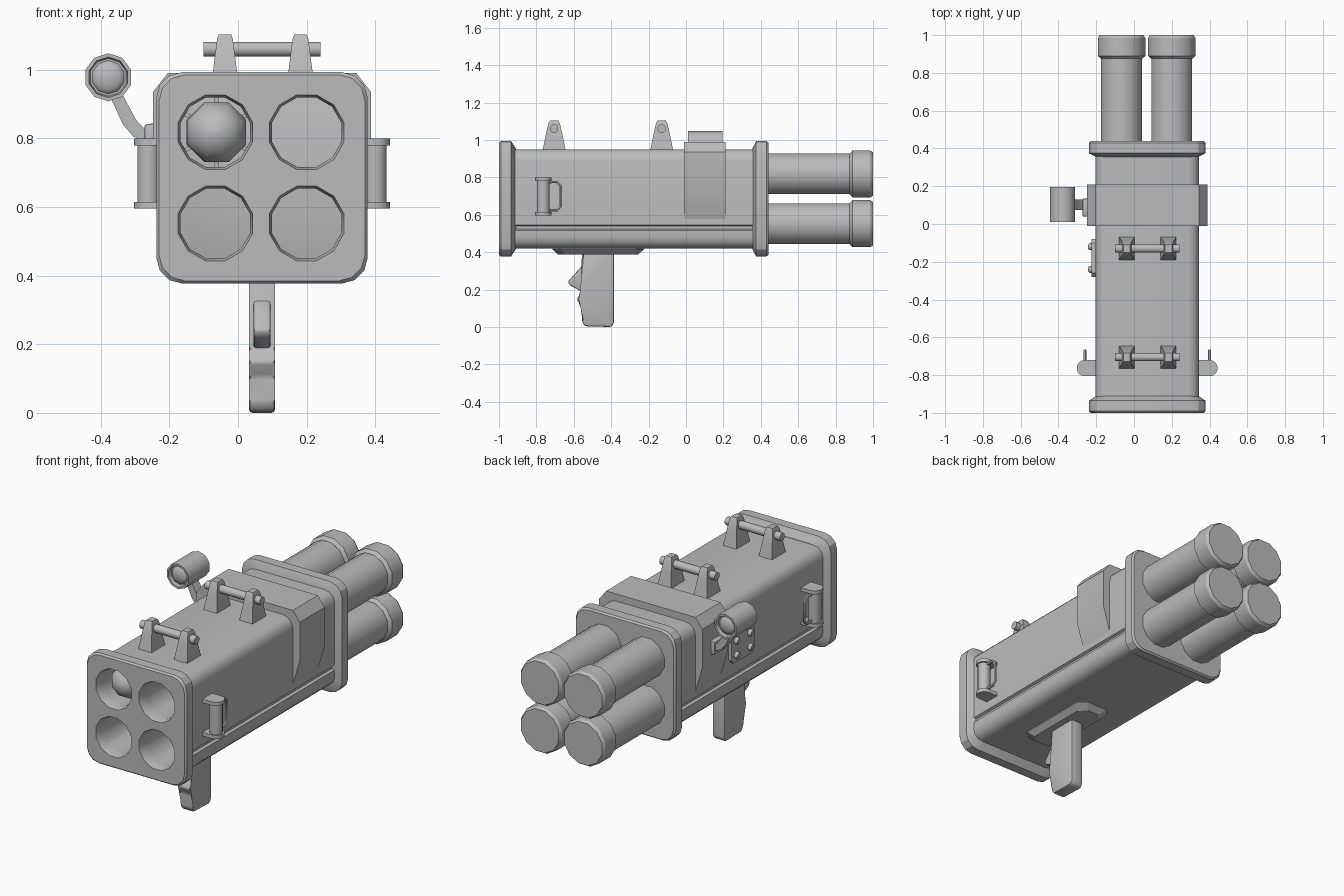
import bpy, bmesh, math
from mathutils import Vector

cube = bpy.data.objects.get("Cube")
if cube:
    bpy.data.objects.remove(cube, do_unlink=True)

grey = bpy.data.materials.new("plain grey")
grey.use_nodes = True
grey.diffuse_color = (0.5, 0.5, 0.5, 1)
for node in grey.node_tree.nodes:
    if node.type == 'BSDF_PRINCIPLED':
        node.inputs["Base Color"].default_value = (0.5, 0.5, 0.5, 1)

CX, CZ = 0.07, 0.685          # centre line of the launcher
TUBE = 0.133                  # tube offset from the centre line


def finish(ob, angle=35):
    ob.data.materials.append(grey)
    bpy.ops.object.select_all(action='DESELECT')
    ob.select_set(True)
    bpy.context.view_layer.objects.active = ob
    bpy.ops.object.shade_smooth_by_angle(angle=math.radians(angle))
    return ob


def loft(name, rings, angle=35, bevel=0):
    """Skin a list of equal rings and cap both ends."""
    bm = bmesh.new()
    loops = [[bm.verts.new(p) for p in ring] for ring in rings]
    n = len(loops[0])
    for a, b in zip(loops, loops[1:]):
        for i in range(n):
            j = (i + 1) % n
            bm.faces.new((a[i], a[j], b[j], b[i]))
    bm.faces.new(loops[0])
    bm.faces.new(loops[-1])
    if bevel:
        bmesh.ops.bevel(bm, geom=bm.edges[:], offset=bevel, segments=2,
                        profile=0.5, affect='EDGES', clamp_overlap=True)
    bmesh.ops.recalc_face_normals(bm, faces=bm.faces)
    mesh = bpy.data.meshes.new(name)
    bm.to_mesh(mesh)
    bm.free()
    ob = bpy.data.objects.new(name, mesh)
    bpy.context.collection.objects.link(ob)
    return finish(ob, angle)


def place(axis, u, v, t):
    return {'x': Vector((t, u, v)), 'y': Vector((u, t, v)), 'z': Vector((u, v, t))}[axis]


def prism(name, pts, axis, a, b, bevel=0, angle=35):
    return loft(name, [[place(axis, u, v, t) for u, v in pts] for t in (a, b)], angle, bevel)


def turned(name, axis, u, v, profile, sides=12, angle=35):
    """Lathe a (position, radius) profile around an axis through u, v."""
    rings = []
    for t, r in profile:
        turns = [2 * math.pi * (i + 0.5) / sides for i in range(sides)]
        rings.append([place(axis, u + r * math.cos(a), v + r * math.sin(a), t) for a in turns])
    return loft(name, rings, angle)


def rounded(hx, hz, r, groove=0):
    """Rounded box section with a lengthwise groove low on each side."""
    pts = []
    for k, (sx, sz) in enumerate(((1, 1), (-1, 1), (-1, -1), (1, -1))):
        for i in range(4):
            a = math.pi / 2 * (k + i / 3)
            pts.append((CX + sx * (hx - r) + r * math.cos(a), CZ + sz * (hz - r) + r * math.sin(a)))
        if groove and k in (1, 3):
            low = [(-0.14, 0), (-0.146, groove), (-0.162, groove), (-0.168, 0)]
            for z, d in (low if k == 1 else low[::-1]):
                pts.append((CX + sx * (hx - d), CZ + z))
    return pts


def section(y, size, r=0.075):
    return [Vector((x, y, z)) for x, z in rounded(size, size, r)]


# Main housing and end flanges
housing = prism("housing", rounded(0.275, 0.265, 0.06, 0.014), 'y', -0.95, 0.37)
front_flange = loft("front_flange", [section(y, s) for y, s in
                    ((-1, 0.3), (-0.99, 0.308), (-0.935, 0.308), (-0.91, 0.27))], 25)
loft("rear_flange", [section(y, s) for y, s in
     ((0.355, 0.27), (0.375, 0.308), (0.43, 0.308), (0.44, 0.3))], 25)

# Bores, rear tubes and end caps
for sx in (-1, 1):
    for sz in (-1, 1):
        x, z = CX - 0.003 + sx * TUBE, CZ + sz * TUBE
        cutter = turned("bore_cutter", 'y', x, z, ((-1.01, 0.115), (-0.97, 0.105), (0.5, 0.105)))
        for ob in (housing, front_flange):
            bpy.context.view_layer.objects.active = ob
            cut = ob.modifiers.new("bore", 'BOOLEAN')
            cut.operation, cut.object, cut.solver = 'DIFFERENCE', cutter, 'EXACT'
            bpy.ops.object.modifier_apply(modifier=cut.name)
        bpy.data.objects.remove(cutter, do_unlink=True)
        turned("rear_tube", 'y', x, z, ((0.42, 0.112), (0.9, 0.112)))
        turned("tube_cap", 'y', x, z, ((0.875, 0.113), (0.89, 0.13), (0.985, 0.13), (1, 0.12)), 12, 32)
for ob in (housing, front_flange):
    bpy.context.view_layer.objects.active = ob
    ob.select_set(True)
    bpy.ops.object.shade_smooth_by_angle(angle=math.radians(32))

# Loaded round in one bore
rx, rz = CX - TUBE, CZ + TUBE
nose = [(-0.86 - 0.1 * math.cos(a), 0.001 + 0.093 * math.sin(a))
        for a in (math.pi / 2 * i / 6 for i in range(7))]
turned("round", 'y', rx, rz, nose + [(-0.4, 0.094)], 8, 50)
for i in range(6):
    a = math.pi / 3 * i + math.pi / 6
    out, side = Vector((math.cos(a), math.sin(a))), Vector((-math.sin(a), math.cos(a)))
    pts = [Vector((rx, rz)) + out * r + side * w for r, w in
           ((0.085, -0.006), (0.106, -0.006), (0.106, 0.006), (0.085, 0.006))]
    prism("round_fin", pts, 'y', -0.86, -0.6)

# Saddle clamp wrapped over the housing
half = [(0.27, 0.56), (0.318, 0.72), (0.318, 0.935), (0.275, 0.99)]
inner = [(0.21, 0.94), (0.262, 0.9), (0.262, 0.56)]
outline = [(CX + x, z) for x, z in half] + [(CX - x, z) for x, z in half[::-1]]
outline += [(CX - x, z) for x, z in inner[::-1]] + [(CX + x, z) for x, z in inner]
prism("saddle_clamp", outline, 'y', -0.01, 0.21, 0, 20)

# Rail brackets with cross rods on top
for y in (-0.705, -0.13):
    for x in (-0.038, 0.182):
        rings = []
        for z, hx, hy in ((0.94, 0.042, 0.062), (1.035, 0.03, 0.043), (1.09, 0.023, 0.03), (1.103, 0.018, 0.022)):
            rings.append([(x - hx, y - hy, z), (x + hx, y - hy, z), (x + hx, y + hy, z), (x - hx, y + hy, z)])
        loft("rail_bracket", rings, 20)
    turned("cross_rod", 'x', y, 1.06, ((-0.1, 0.023), (0.24, 0.023)), 8, 50)

# Sling swivels on both sides
for s in (-1, 1):
    x, y = CX + s * 0.33, -0.763
    arc = [math.pi * (i / 8 - 0.5) for i in range(9)]
    lug = [(x + s * 0.043 * math.cos(a), y + 0.043 * math.sin(a)) for a in arc]
    lug += [(CX + s * 0.26, y + 0.043), (CX + s * 0.26, y - 0.043)]
    for z in (0.595, 0.78):
        prism("swivel_lug", lug, 'z', z, z + 0.02)
    turned("swivel_post", 'z', x, y, ((0.6, 0.034), (0.79, 0.034)), 12)
    curve = bpy.data.curves.new("sling_loop", 'CURVE')
    curve.dimensions, curve.bevel_depth, curve.bevel_resolution = '3D', 0.008, 1
    curve.use_fill_caps = True
    line = curve.splines.new('POLY')
    path = ((-0.75, 0.775), (-0.69, 0.775), (-0.67, 0.755), (-0.67, 0.645), (-0.69, 0.625), (-0.75, 0.625))
    line.points.add(len(path) - 1)
    for p, (py, pz) in zip(line.points, path):
        p.co = (x, py, pz, 1)
    loop = bpy.data.objects.new("sling_loop", curve)
    bpy.context.collection.objects.link(loop)
    bpy.ops.object.select_all(action='DESELECT')
    loop.select_set(True)
    bpy.context.view_layer.objects.active = loop
    bpy.ops.object.convert(target='MESH')
    finish(bpy.context.object, 50)

# Grip, trigger and mounting plate
rings = []
for z, e in ((0.43, 0), (0.415, 0), (0.388, 0.03)):
    w, a, b, c = 0.105 - e, -0.715 + e, -0.225 - e, 0.04
    rings.append([(CX + x, y, z) for x, y in
                  ((-w + c, a), (w - c, a), (w, a + c), (w, b - c), (w - c, b), (c - w, b), (-w, b - c), (-w, a + c))])
loft("grip_plate", rings, 20)
grip = [(-0.557, 0.4), (-0.557, 0.185), (-0.585, 0.148), (-0.553, 0.105), (-0.557, 0.03),
        (-0.54, 0.004), (-0.4, 0), (-0.385, 0.02), (-0.385, 0.4)]
prism("grip", grip, 'x', 0.032, 0.108, 0.01, 40)
trigger = [(-0.54, 0.345), (-0.632, 0.242), (-0.62, 0.222), (-0.54, 0.18)]
prism("trigger", trigger, 'x', 0.045, 0.095, 0.008, 40)

# Bolted plate on the right side
plate = [(-0.28, 0.64), (-0.26, 0.62), (-0.1, 0.62), (-0.08, 0.64),
         (-0.08, 0.76), (-0.1, 0.78), (-0.26, 0.78), (-0.28, 0.76)]
prism("side_plate", plate, 'x', -0.225, -0.195)
for y in (-0.24, -0.12):
    for z in (0.66, 0.74):
        turned("plate_bolt", 'x', y, z, ((-0.243, 0.013), (-0.235, 0.02), (-0.22, 0.02)), 8, 50)

# Sight with its curved arm
SX, SZ = -0.378, 0.978
turned("sight_body", 'y', SX, SZ, ((0.03, 0.001), (0.03, 0.055), (0.01, 0.059), (0.01, 0.07),
       (0.195, 0.07), (0.195, 0.059), (0.175, 0.055), (0.175, 0.001)), 10, 40)
for base, d in ((0.035, -1), (0.17, 1)):
    dome = [(base + d * 0.022 * math.sin(a), 0.001 + 0.05 * math.cos(a))
            for a in (math.pi / 2 * i / 4 for i in range(5))]
    turned("sight_lens", 'y', SX, SZ, dome, 10, 50)
arm = [(-0.372, 0.92), (-0.335, 0.84), (-0.305, 0.805), (-0.28, 0.795), (-0.24, 0.795),
       (-0.24, 0.825), (-0.27, 0.825), (-0.295, 0.85), (-0.335, 0.925)]
prism("sight_arm", arm, 'y', 0.075, 0.13, 0, 40)
prism("arm_mount", [(-0.272, 0.77), (-0.24, 0.76), (-0.24, 0.845), (-0.272, 0.84)], 'y', 0.04, 0.135, 0.005)
